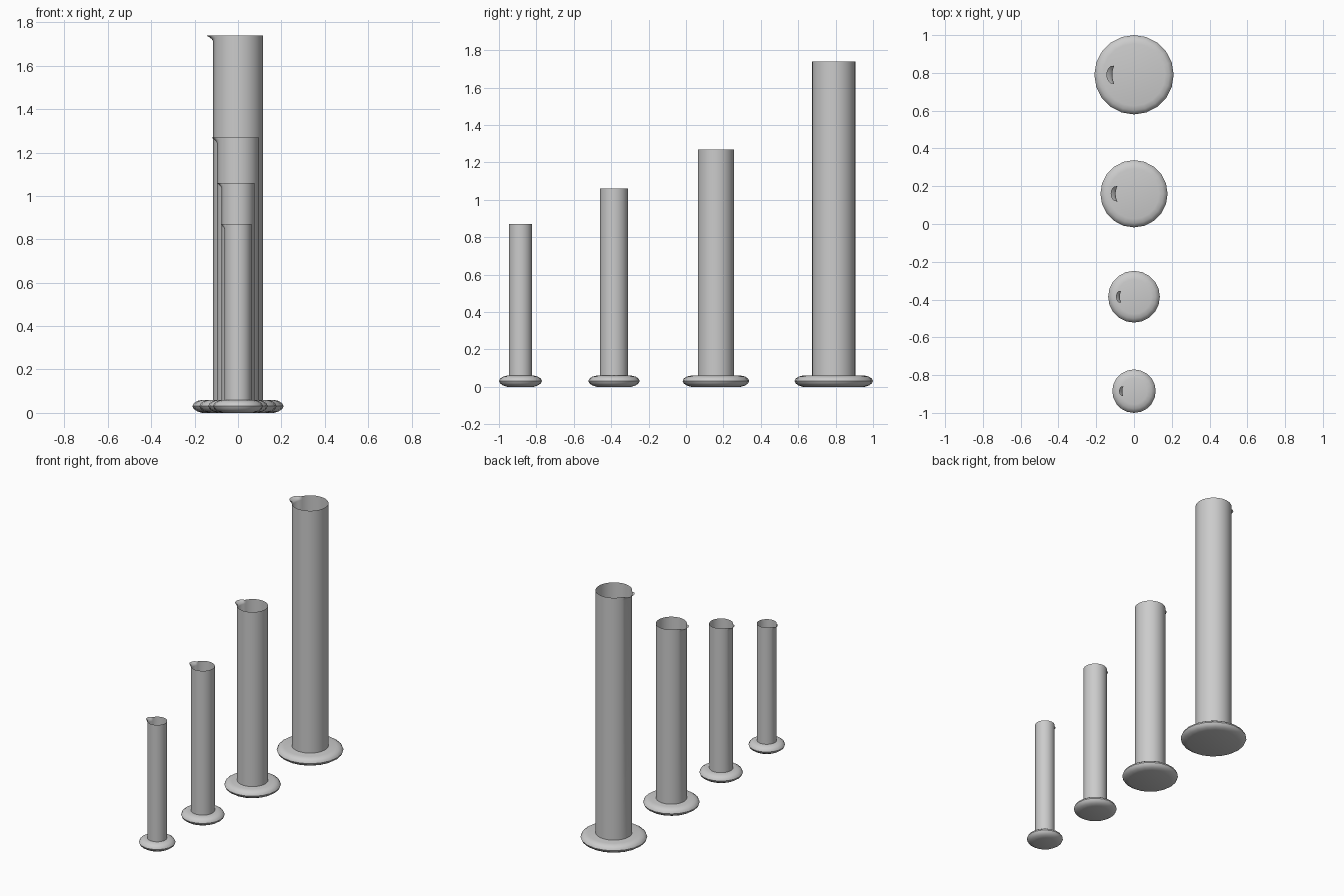
import bpy, bmesh, math
from math import pi, cos, sin

if "Cube" in bpy.data.objects:
    bpy.data.objects.remove(bpy.data.objects["Cube"])


def finish(name, bm):
    bmesh.ops.remove_doubles(bm, verts=bm.verts, dist=1e-5)
    mesh = bpy.data.meshes.new(name)
    bm.to_mesh(mesh)
    bm.free()
    obj = bpy.data.objects.new(name, mesh)
    bpy.context.collection.objects.link(obj)
    bpy.ops.object.select_all(action='DESELECT')
    obj.select_set(True)
    bpy.context.view_layer.objects.active = obj
    bpy.ops.object.shade_smooth_by_angle(angle=math.radians(40))
    return obj


def skin(bm, rings):
    n = len(rings[0])
    for a, b in zip(rings, rings[1:]):
        for i in range(n):
            j = (i + 1) % n
            bm.faces.new((a[i], a[j], b[j], b[i]))


# Rounded foot: a flattened disc with a bulging rim
def make_foot(name, y, r, sides=20):
    profile = [(r - 0.045, 0.0), (r - 0.022, 0.007), (r - 0.006, 0.018), (r, 0.031),
               (r - 0.006, 0.044), (r - 0.022, 0.055), (r - 0.045, 0.06)]
    bm = bmesh.new()
    rings = [[bm.verts.new((rr * cos(2 * pi * i / sides), y + rr * sin(2 * pi * i / sides), z))
              for i in range(sides)] for rr, z in profile]
    skin(bm, rings)
    bm.faces.new(rings[0][::-1])
    bm.faces.new(rings[-1])
    finish(name, bm)


# Thin open tube whose rim is pushed out on the -x side into a pouring lip
def make_tube(name, y, r, h, sides=72):
    lip, half = 0.27 * r, math.radians(24)
    levels = [(0.055, 0), (h - 0.026, 0), (h - 0.017, 0.2), (h - 0.008, 0.6), (h, 1)]
    bm = bmesh.new()
    rings = []
    for z, push in levels:
        ring = []
        for i in range(sides):
            a = 2 * pi * i / sides
            t = min(abs(a - pi) / half, 1)
            rr = r + lip * push * math.sqrt(1 - t * t)
            ring.append(bm.verts.new((rr * cos(a), y + rr * sin(a), z)))
        rings.append(ring)
    skin(bm, rings)
    finish(name, bm)


# (y position, foot radius, tube radius, height), smallest to largest
sizes = [(-0.885, 0.115, 0.062, 0.87), (-0.385, 0.137, 0.075, 1.06),
         (0.16, 0.178, 0.097, 1.27), (0.79, 0.21, 0.115, 1.74)]
for k, (y, foot_r, tube_r, height) in enumerate(sizes, 1):
    make_foot(f"foot_{k}", y, foot_r)
    make_tube(f"tube_{k}", y, tube_r, height)
